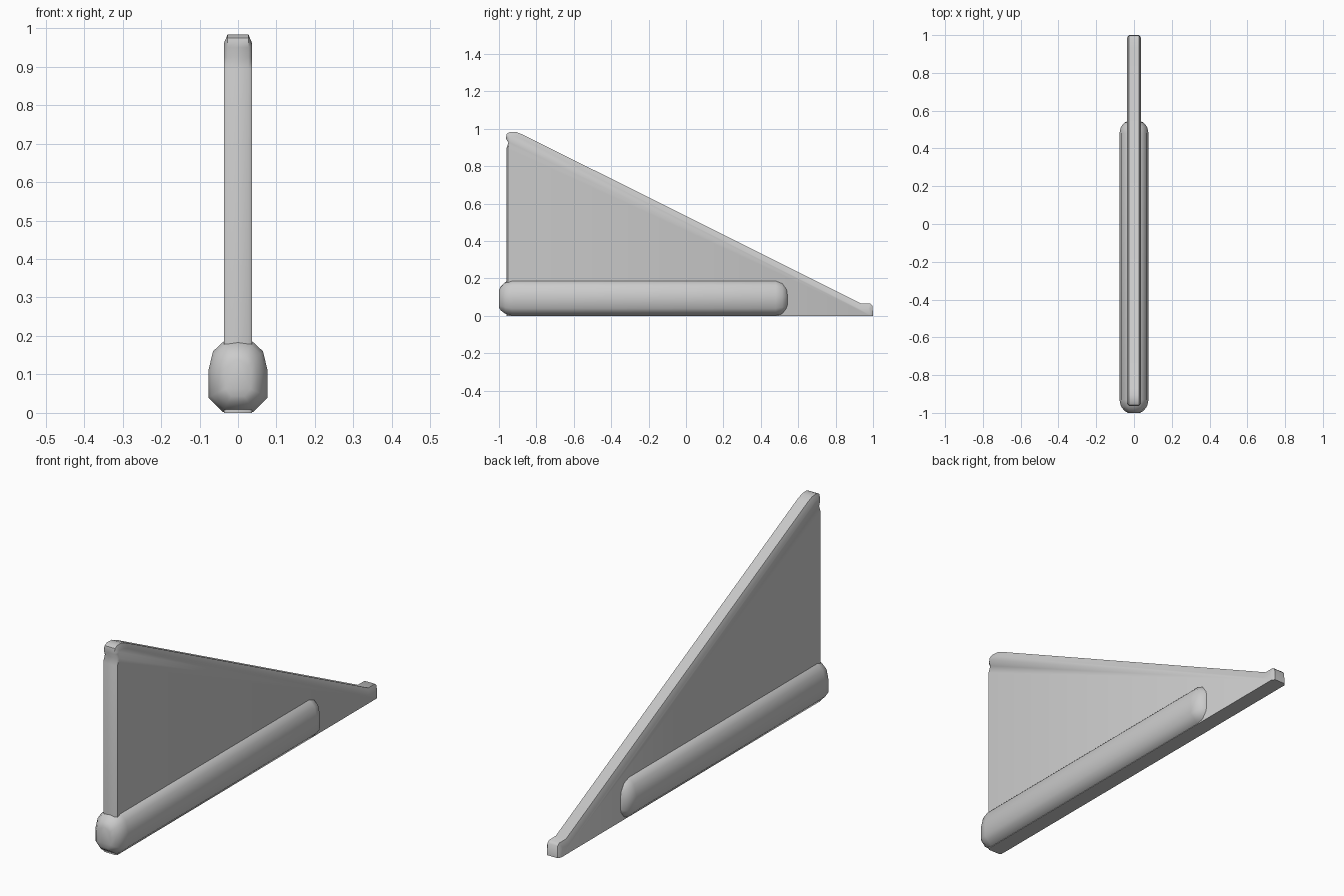
import bpy, bmesh

if "Cube" in bpy.data.objects:
    bpy.data.objects.remove(bpy.data.objects["Cube"])


def loft(name, rings, angle):
    """Skin closed rings of points in order and cap both ends."""
    bm = bmesh.new()
    loops = [[bm.verts.new(p) for p in ring] for ring in rings]
    n = len(loops[0])
    for a, b in zip(loops, loops[1:]):
        for i in range(n):
            j = (i + 1) % n
            bm.faces.new((a[i], a[j], b[j], b[i]))
    bm.faces.new(loops[0])
    bm.faces.new(loops[-1])
    bmesh.ops.recalc_face_normals(bm, faces=bm.faces)
    mesh = bpy.data.meshes.new(name)
    bm.to_mesh(mesh)
    bm.free()
    ob = bpy.data.objects.new(name, mesh)
    bpy.context.collection.objects.link(ob)
    bpy.ops.object.select_all(action='DESELECT')
    ob.select_set(True)
    bpy.context.view_layer.objects.active = ob
    bpy.ops.object.shade_smooth_by_angle(angle=angle)
    return ob


# Triangular plate: rim outline and the slightly inset side-face outline (y, z)
rim = [(-.96, 0), (-.96, .895), (-.95, .925), (-.963, .95), (-.958, .975),
       (-.94, .984), (-.905, .982), (-.87, .968), (.935, .066),
       (.985, .066), (.997, .055), (1.0, 0)]
side = [(-.953, 0), (-.953, .895), (-.942, .925), (-.95, .948), (-.945, .957),
        (-.935, .96), (-.905, .957), (-.875, .943), (.925, .04),
        (.975, .042), (.985, .038), (.987, 0)]
plate_rings = [[(x, y, z) for y, z in prof] for x, prof in
               ((-.037, side), (-.027, rim), (.027, rim), (.037, side))]
loft("triangular_plate", plate_rings, 0.9)

# Rounded bar along the base: half section (x, z), mirrored to a full ring
half = [(.04, .002), (.077, .04), (.077, .11), (.065, .16), (.036, .187)]
section = half + [(0, .192)] + [(-x, z) for x, z in reversed(half)]

# Stations along the bar: y, width scale, height scale
stations = [(-1.0, .42, .5), (-.99, .65, .68), (-.965, .9, .9), (-.93, 1, 1),
            (.48, 1, 1), (.515, .9, .9), (.537, .65, .68), (.545, .42, .5)]
mid = .085
bar_rings = [[(x * sx, y, mid + (z - mid) * sz) for x, z in section]
             for y, sx, sz in stations]
loft("base_bar", bar_rings, 1.0)
